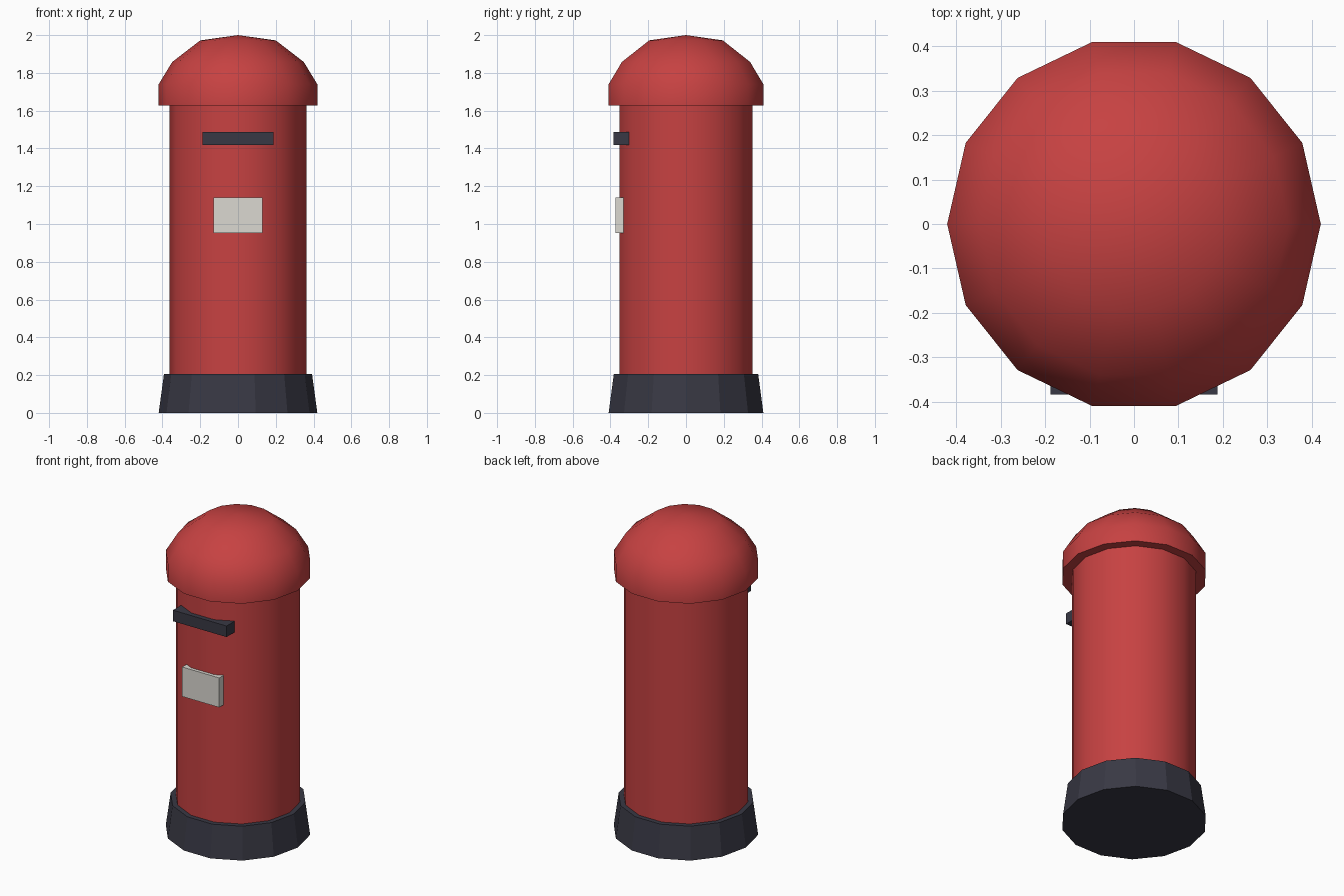
import bpy, bmesh, math

if "Cube" in bpy.data.objects:
    bpy.data.objects.remove(bpy.data.objects["Cube"])

SIDES = 14


def material(name, color):
    m = bpy.data.materials.new(name)
    m.diffuse_color = (*color, 1.0)
    m.use_nodes = True
    m.node_tree.nodes["Principled BSDF"].inputs["Base Color"].default_value = m.diffuse_color
    return m


red = material("post red", (0.57, 0.054, 0.054))
dark = material("dark slate", (0.040, 0.040, 0.058))
cream = material("pale grey", (0.71, 0.69, 0.64))


def finish(bm, name, mat, smooth):
    bmesh.ops.recalc_face_normals(bm, faces=bm.faces)
    mesh = bpy.data.meshes.new(name)
    bm.to_mesh(mesh)
    bm.free()
    mesh.materials.append(mat)
    obj = bpy.data.objects.new(name, mesh)
    bpy.context.collection.objects.link(obj)
    if smooth:
        bpy.ops.object.select_all(action='DESELECT')
        obj.select_set(True)
        bpy.context.view_layer.objects.active = obj
        bpy.ops.object.shade_smooth_by_angle(angle=math.radians(40))
    return obj


def turned(name, profile, mat, smooth=True):
    """Closed faceted solid from (radius, height) pairs, bottom to top."""
    bm = bmesh.new()
    rings = []
    for r, z in profile:
        if r == 0:
            rings.append([bm.verts.new((0, 0, z))])
        else:
            rings.append([bm.verts.new((r * math.cos(math.tau * i / SIDES),
                                        r * math.sin(math.tau * i / SIDES), z))
                          for i in range(SIDES)])
    for low, high in zip(rings, rings[1:]):
        for i in range(SIDES):
            j = (i + 1) % SIDES
            top = [high[0]] if len(high) == 1 else [high[j], high[i]]
            bm.faces.new([low[i], low[j]] + top)
    bm.faces.new(rings[0])
    if len(rings[-1]) > 1:
        bm.faces.new(rings[-1])
    return finish(bm, name, mat, smooth)


def box(name, low, high, mat):
    bm = bmesh.new()
    bmesh.ops.create_cube(bm, size=1)
    for v in bm.verts:
        v.co = [(a + b) / 2 + c * (b - a) for a, b, c in zip(low, high, v.co)]
    return finish(bm, name, mat, False)


# Tapered plinth
turned("base", [(0.42, 0), (0.392, 0.205)], dark, smooth=False)

# Round pillar
turned("pillar", [(0.362, 0.19), (0.362, 1.64)], red)

# Overhanging domed cap
turned("domed_cap", [(0.42, 1.628), (0.42, 1.74), (0.348, 1.858),
                     (0.20, 1.972), (0, 2.0)], red)

# Letter slot and notice plate on the front
box("letter_slot", (-0.188, -0.383, 1.418), (0.188, -0.302, 1.488), dark)
box("notice_plate", (-0.13, -0.374, 0.953), (0.13, -0.33, 1.14), cream)
